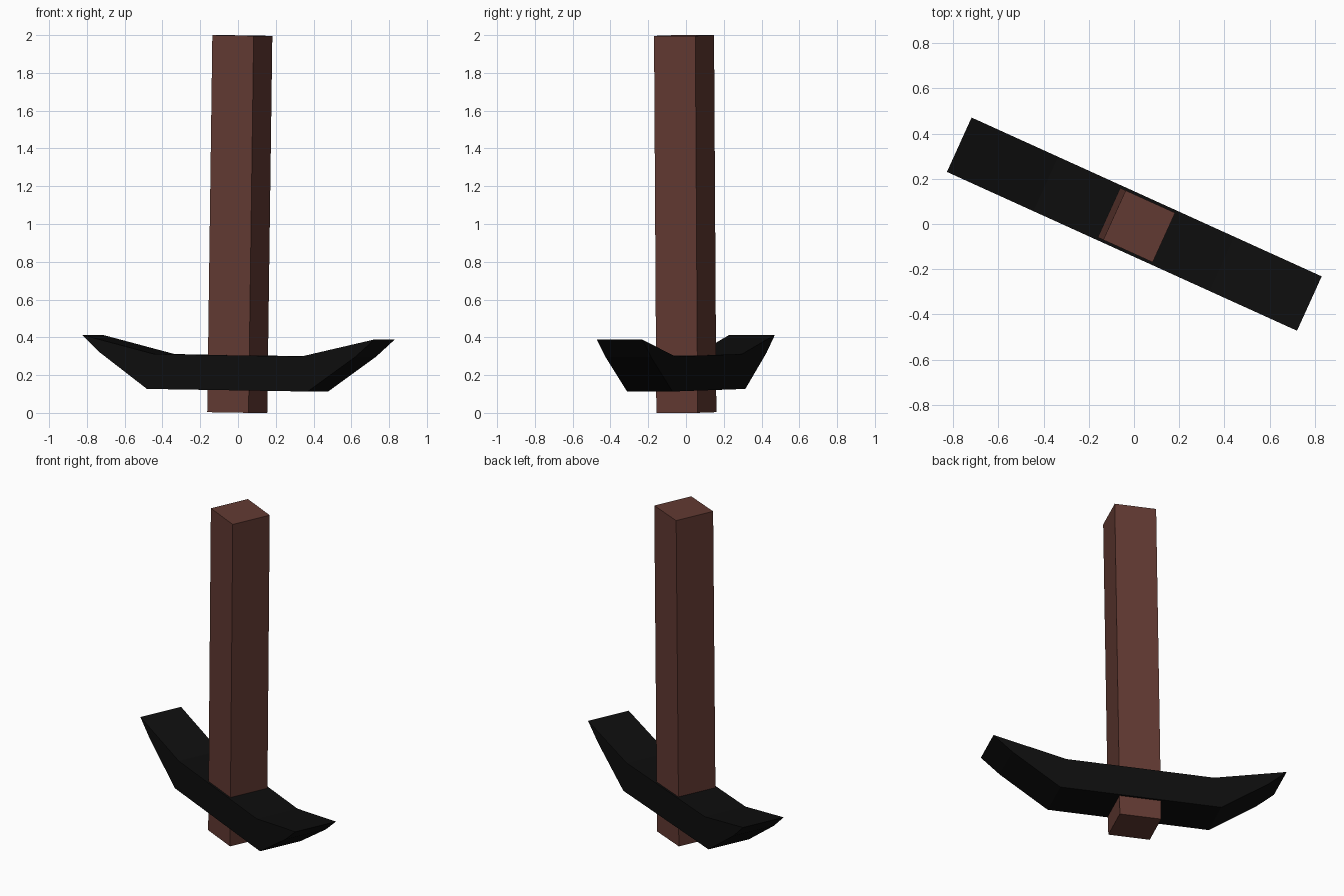
import bpy, bmesh, math
from mathutils import Matrix, Vector

if "Cube" in bpy.data.objects:
    bpy.data.objects.remove(bpy.data.objects["Cube"])

YAW, TILT = math.radians(-24.4), math.radians(0.85)
PIVOT = Matrix.Translation(Vector((0, 0, 0.3)))
POSE = Matrix.Rotation(YAW, 4, 'Z') @ PIVOT @ Matrix.Rotation(TILT, 4, 'Y') @ PIVOT.inverted()


def material(name, rgb):
    m = bpy.data.materials.new(name)
    m.diffuse_color = (*rgb, 1)
    m.use_nodes = True
    m.node_tree.nodes["Principled BSDF"].inputs["Base Color"].default_value = m.diffuse_color
    return m


def prism(name, profile, width, mat):
    """Extrude an x/z profile along y, then lean and turn it into the model pose."""
    bm = bmesh.new()
    face = bm.faces.new([bm.verts.new((x, -width / 2, z)) for x, z in profile])
    ext = bmesh.ops.extrude_face_region(bm, geom=[face])
    moved = [g for g in ext['geom'] if isinstance(g, bmesh.types.BMVert)]
    bmesh.ops.translate(bm, verts=moved, vec=(0, width, 0))
    bmesh.ops.recalc_face_normals(bm, faces=bm.faces)
    bm.transform(POSE)
    me = bpy.data.meshes.new(name)
    bm.to_mesh(me)
    bm.free()
    me.materials.append(mat)
    ob = bpy.data.objects.new(name, me)
    bpy.context.collection.objects.link(ob)
    return ob


wood = material("brown wood", (0.122, 0.042, 0.032))
iron = material("black iron", (0.0043, 0.0043, 0.0043))

# Square shaft
prism("shaft", [(-0.12, 0.002), (0.12, 0.002), (0.12, 1.998), (-0.12, 1.998)], 0.24, wood)

# Upswept double-ended head: right half of the profile, mirrored
half = [(0.467, 0.12), (0.742, 0.308), (0.85, 0.401), (0.428, 0.305)]
prism("head", half + [(-x, z) for x, z in reversed(half)], 0.264, iron)
